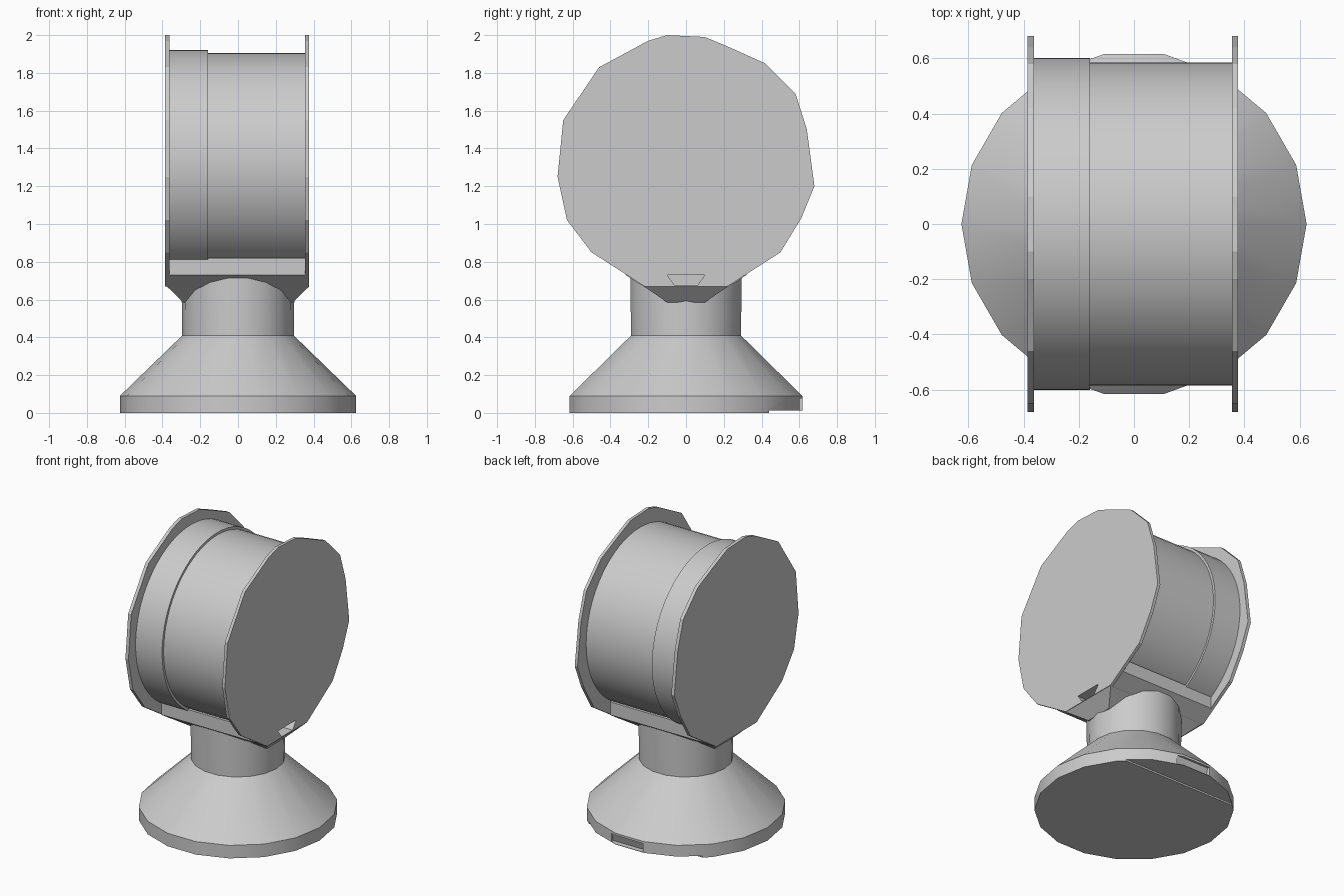
import bpy, bmesh
from math import sin, cos, pi, radians

if "Cube" in bpy.data.objects:
    bpy.data.objects.remove(bpy.data.objects["Cube"])

grey = bpy.data.materials.new("plain grey")
grey.use_nodes = True
COLOUR = (0.6, 0.6, 0.6, 1)
grey.diffuse_color = COLOUR
grey.node_tree.nodes["Principled BSDF"].inputs["Base Color"].default_value = COLOUR


def finish(name, bm, smooth=None):
    bmesh.ops.recalc_face_normals(bm, faces=bm.faces)
    mesh = bpy.data.meshes.new(name)
    bm.to_mesh(mesh)
    bm.free()
    mesh.materials.append(grey)
    obj = bpy.data.objects.new(name, mesh)
    bpy.context.collection.objects.link(obj)
    if smooth:
        bpy.ops.object.select_all(action='DESELECT')
        obj.select_set(True)
        bpy.context.view_layer.objects.active = obj
        bpy.ops.object.shade_smooth_by_angle(angle=radians(smooth))
    return obj


def lathe(name, profile, sides, place, smooth):
    """Spin (radius, height) pairs; place() maps each point into the model."""
    bm = bmesh.new()
    rings = [[bm.verts.new(place(r * cos(2 * pi * i / sides), r * sin(2 * pi * i / sides), h))
              for i in range(sides)] for r, h in profile]
    for a, b in zip(rings, rings[1:]):
        for i in range(sides):
            j = (i + 1) % sides
            bm.faces.new((a[i], a[j], b[j], b[i]))
    bm.faces.new(rings[0])
    bm.faces.new(rings[-1])
    return finish(name, bm, smooth)


def prism(name, outline, x0, x1):
    """Extrude a (y, z) outline along x."""
    bm = bmesh.new()
    face = bm.faces.new([bm.verts.new((x0, y, z)) for y, z in outline])
    new = bmesh.ops.extrude_face_region(bm, geom=[face])["geom"]
    bmesh.ops.translate(bm, verts=[v for v in new if isinstance(v, bmesh.types.BMVert)],
                        vec=(x1 - x0, 0, 0))
    return finish(name, bm)


def cut(obj, cutter):
    mod = obj.modifiers.new("cut", 'BOOLEAN')
    mod.operation = 'DIFFERENCE'
    mod.solver = 'EXACT'
    mod.object = cutter
    bpy.context.view_layer.objects.active = obj
    bpy.ops.object.modifier_apply(modifier=mod.name)


# Conical foot with its low rim, and the neck above it
foot = lathe("foot", [(0.625, 0), (0.625, 0.09), (0.295, 0.41)], 18,
             lambda a, b, h: (a, b, h), 30)
lathe("neck", [(0.295, 0.4), (0.3, 0.73)], 18, lambda a, b, h: (a, b, h), 30)

# Drum lying along x, a little wider past the seam
AXIS = 1.32
lathe("drum", [(0.602, -0.37), (0.602, -0.16), (0.585, -0.16), (0.585, 0.36)], 64,
      lambda a, b, h: (h, a, AXIS + b), 30)

# Faceted end plates
rim = [(-0.1, 2.0), (0.1, 1.99), (0.22, 1.94), (0.42, 1.85), (0.58, 1.69), (0.64, 1.5),
       (0.68, 1.2), (0.61, 1.03), (0.5, 0.85), (0.22, 0.67), (-0.22, 0.67), (-0.5, 0.85),
       (-0.63, 1.02), (-0.68, 1.25), (-0.65, 1.55), (-0.46, 1.83), (-0.2, 1.97)]
left_plate = prism("left_end_plate", rim, 0.355, 0.376)
prism("right_end_plate", rim, -0.386, -0.363)

# Cradle between the plates and its flare down to the neck
cradle = prism("cradle", [(-0.32, 0.82), (-0.32, 0.73), (-0.22, 0.665),
                          (0.22, 0.665), (0.32, 0.73), (0.32, 0.82)], -0.365, 0.358)
bm = bmesh.new()
for sx in (-1, 1):
    for sy in (-1, 1):
        bm.verts.new((sx * 0.375, sy * 0.22, 0.668))
        bm.verts.new((sx * 0.29, sy * 0.1, 0.585))
bmesh.ops.convex_hull(bm, input=bm.verts)
finish("flare", bm)

# Small pocket at the bottom of the left plate
pocket = prism("pocket_cutter", [(-0.1, 0.73), (0.1, 0.73), (0.06, 0.675), (-0.06, 0.675)],
               0.3, 0.4)
cut(left_plate, pocket)
cut(cradle, pocket)

# Shallow step under the back of the foot, with a chipped rim
step = prism("step_cutter", [(0.44, -0.1), (0.8, -0.1), (0.8, 0.012), (0.44, 0.012)], -0.8, 0.8)
chip = prism("chip_cutter", [(0.58, 0.015), (0.7, 0.015), (0.7, 0.075), (0.6, 0.075)], -0.1, 0.15)
cut(foot, step)
cut(foot, chip)

for helper in (pocket, step, chip):
    bpy.data.objects.remove(helper)
